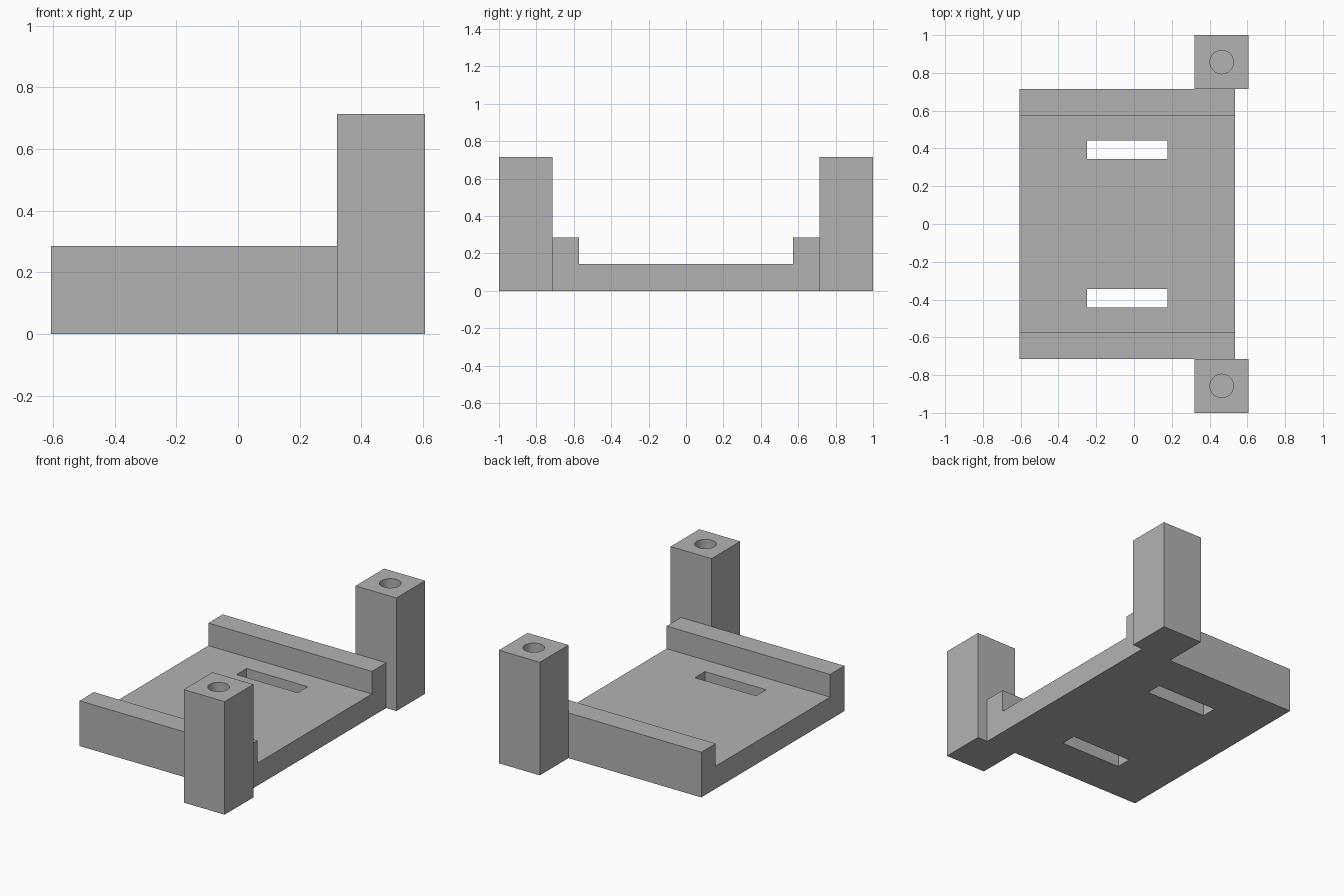
import bpy
import bmesh
from mathutils import Matrix

if "Cube" in bpy.data.objects:
    bpy.data.objects.remove(bpy.data.objects["Cube"], do_unlink=True)

U = 1 / 14  # design module: the bracket is 28 modules long

grey = bpy.data.materials.new("plain grey")
grey.use_nodes = True
grey.diffuse_color = (0.45, 0.45, 0.45, 1)
grey.node_tree.nodes["Principled BSDF"].inputs["Base Color"].default_value = grey.diffuse_color


def make_object(name, bm):
    bmesh.ops.recalc_face_normals(bm, faces=bm.faces)
    mesh = bpy.data.meshes.new(name)
    bm.to_mesh(mesh)
    bm.free()
    mesh.materials.append(grey)
    obj = bpy.data.objects.new(name, mesh)
    bpy.context.collection.objects.link(obj)
    return obj


def box(name, low, high):
    bm = bmesh.new()
    centre = [(a + b) / 2 for a, b in zip(low, high)]
    size = [b - a for a, b in zip(low, high)]
    bmesh.ops.create_cube(bm, size=1, matrix=Matrix.Translation(centre) @ Matrix.Diagonal((*size, 1)))
    return make_object(name, bm)


def combine(target, tool, operation):
    mod = target.modifiers.new(operation.lower(), "BOOLEAN")
    mod.operation = operation
    mod.solver = "EXACT"
    mod.object = tool
    bpy.context.view_layer.objects.active = target
    bpy.ops.object.modifier_apply(modifier=mod.name)
    bpy.data.objects.remove(tool, do_unlink=True)


# Tray: channel profile with a raised rail on each side, extruded along x
x0, x1 = -8.5 * U, 7.5 * U
half = [(10, 0), (10, 4), (8, 4), (8, 2)]
profile = half + [(-y, z) for y, z in reversed(half)]
bm = bmesh.new()
face = bm.faces.new([bm.verts.new((x0, y * U, z * U)) for y, z in profile])
ext = bmesh.ops.extrude_face_region(bm, geom=[face])
moved = [v for v in ext["geom"] if isinstance(v, bmesh.types.BMVert)]
bmesh.ops.translate(bm, verts=moved, vec=(x1 - x0, 0, 0))
bracket = make_object("mounting_bracket", bm)

for side in (-1, 1):
    # Strap slot through the floor
    y = side * 0.393
    combine(bracket, box("slot_cutter", (-0.25, y - 0.05, -0.1), (0.178, y + 0.05, 0.3)), "DIFFERENCE")

    # Corner post standing outside the rail
    y = side * 12 * U
    post = box("post", (4.5 * U, y - 2 * U, 0), (8.5 * U, y + 2 * U, 10 * U))
    combine(bracket, post, "UNION")

    # Blind screw hole in the post top
    depth = 0.43
    bm = bmesh.new()
    bmesh.ops.create_cone(bm, cap_ends=True, segments=48, radius1=0.062, radius2=0.062, depth=depth + 0.1,
                          matrix=Matrix.Translation((6.5 * U, y, 10 * U - depth / 2 + 0.05)))
    combine(bracket, make_object("hole_cutter", bm), "DIFFERENCE")

# Smooth the round holes while every corner stays crisp
bpy.ops.object.select_all(action="DESELECT")
bracket.select_set(True)
bpy.context.view_layer.objects.active = bracket
bpy.ops.object.shade_smooth_by_angle(angle=0.5)
